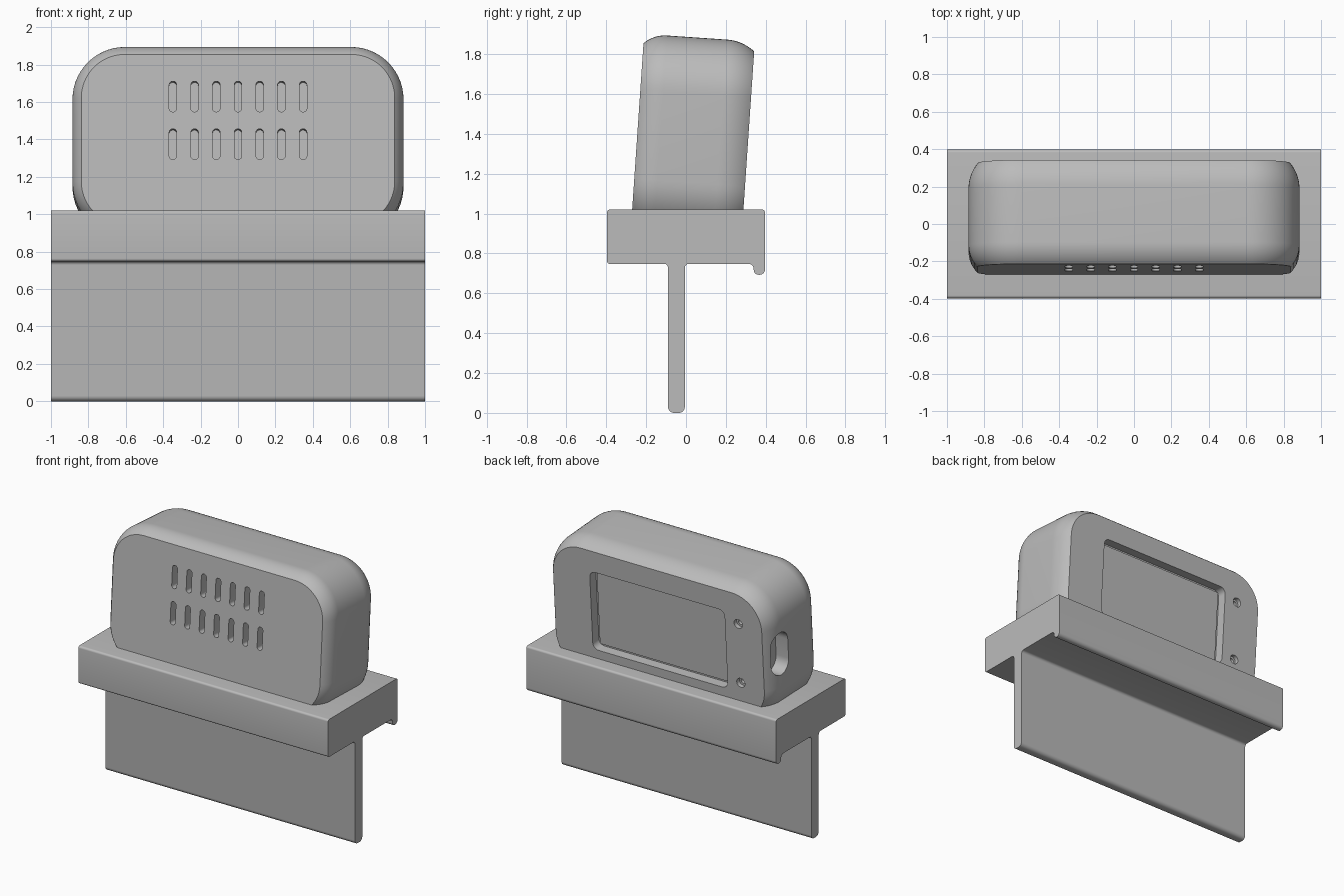
import bpy, bmesh, math
from mathutils import Vector

cube = bpy.data.objects.get("Cube")
if cube:
    bpy.data.objects.remove(cube, do_unlink=True)

grey = bpy.data.materials.new("plain grey")
grey.use_nodes = True
grey.diffuse_color = (0.5, 0.5, 0.5, 1)
grey.node_tree.nodes["Principled BSDF"].inputs["Base Color"].default_value = (0.5, 0.5, 0.5, 1)


def fillet(corners, steps=8):
    """Round each (u, v, radius) corner of a closed polygon."""
    out = []
    for i, (u, v, r) in enumerate(corners):
        p = Vector((u, v))
        a = (Vector(corners[i - 1][:2]) - p).normalized()
        b = (Vector(corners[(i + 1) % len(corners)][:2]) - p).normalized()
        half = a.angle(b) / 2
        c = p + (a + b).normalized() * r / math.sin(half)
        reach = r / math.tan(half)
        d0, d1 = p + a * reach - c, p + b * reach - c
        phi = math.pi - 2 * half
        for k in range(steps + 1):
            t = k / steps
            out.append(c + (d0 * math.sin((1 - t) * phi) + d1 * math.sin(t * phi)) / math.sin(phi))
    return out


def rounded_rect(cu, cv, hu, hv, r, steps=8):
    r = min(r, min(hu, hv) - 0.0005)
    return fillet([(cu - hu, cv - hv, r), (cu + hu, cv - hv, r),
                   (cu + hu, cv + hv, r), (cu - hu, cv + hv, r)], steps)


def on_y(outline, y):
    return [Vector((p.x, y, p.y)) for p in outline]


def on_x(outline, x):
    return [Vector((x, p.x, p.y)) for p in outline]


def loft(bm, rings):
    """Skin a row of matching rings and cap both ends."""
    loops = [[bm.verts.new(p) for p in ring] for ring in rings]
    n = len(loops[0])
    for lo, hi in zip(loops, loops[1:]):
        for i in range(n):
            j = (i + 1) % n
            bm.faces.new((lo[i], lo[j], hi[j], hi[i]))
    bm.faces.new(loops[0][::-1])
    bm.faces.new(loops[-1])


def finish(bm, name):
    bmesh.ops.recalc_face_normals(bm, faces=bm.faces)
    mesh = bpy.data.meshes.new(name)
    bm.to_mesh(mesh)
    bm.free()
    mesh.materials.append(grey)
    obj = bpy.data.objects.new(name, mesh)
    bpy.context.collection.objects.link(obj)
    return obj


def activate(obj):
    bpy.ops.object.select_all(action="DESELECT")
    obj.select_set(True)
    bpy.context.view_layer.objects.active = obj


def smooth(obj):
    activate(obj)
    bpy.ops.object.shade_smooth_by_angle(angle=math.radians(30))


# Mounting bracket: bar, hanging blade and back lip in one profile
HALF_BAR, BAR_TOP, BAR_BOTTOM, LIP_Y, LIP_Z = 0.397, 1.02, 0.748, 0.34, 0.693
profile = fillet([
    (-HALF_BAR, BAR_BOTTOM, 0.015), (-0.09, BAR_BOTTOM, 0.02),
    (-0.09, 0, 0.03), (-0.006, 0, 0.03), (-0.006, BAR_BOTTOM, 0.02),
    (LIP_Y, BAR_BOTTOM, 0.025), (LIP_Y, LIP_Z, 0.025), (HALF_BAR, LIP_Z, 0.028),
    (HALF_BAR, BAR_TOP, 0.015), (-HALF_BAR, BAR_TOP, 0.015)], 6)
bm = bmesh.new()
loft(bm, [on_x(profile, x) for x in (-1, 1)])
smooth(finish(bm, "mounting_bracket"))

# Housing: rounded block whose front and back rims are partial arcs
HALF_W, HALF_D, HALF_H, CORNER = 0.885, 0.2785, 0.504, 0.28


def rim(run, drop, steps=10):
    """(depth, inset) pairs along an arc ending tangent to the side."""
    r = (run * run + drop * drop) / (2 * drop)
    end = math.asin(run / r)
    angles = [end * (1 - k / steps) for k in range(steps + 1)]
    return [(run - r * math.sin(a), r - r * math.cos(a)) for a in angles]


stations = [(-HALF_D + s, t) for s, t in rim(0.115, 0.047)]
stations += [(HALF_D - s, t) for s, t in reversed(rim(0.14, 0.05))]
bm = bmesh.new()
loft(bm, [on_y(rounded_rect(0, 0, HALF_W - t, HALF_H - t, CORNER - t, 14), y)
          for y, t in stations])
housing = finish(bm, "housing")

# Openings cut into the housing
bm = bmesh.new()
for row in (-0.024, 0.231):
    for col in range(-3, 4):
        vent = rounded_rect(col * 0.116, row, 0.02, 0.082, 0.02, 6)
        loft(bm, [on_y(vent, y) for y in (-HALF_D - 0.05, -HALF_D + 0.1)])
FLOOR = HALF_D - 0.07
window = rounded_rect(0, 0.012, 0.54, 0.29, 0.045)
loft(bm, [on_y(window, y) for y in (FLOOR, HALF_D + 0.05)])
for z in (-0.205, 0.234):
    wide = rounded_rect(-0.647, z, 0.033, 0.033, 0.033, 6)
    narrow = rounded_rect(-0.647, z, 0.018, 0.018, 0.018, 6)
    loft(bm, [on_y(wide, HALF_D + 0.05), on_y(wide, HALF_D - 0.03),
              on_y(narrow, HALF_D - 0.03), on_y(narrow, HALF_D - 0.09)])
port = rounded_rect(0.146, 0.015, 0.085, 0.155, 0.085)
loft(bm, [on_x(port, x) for x in (-HALF_W - 0.05, -HALF_W + 0.1)])
cutter = finish(bm, "opening_cutter")
cutter.hide_render = True

cut = housing.modifiers.new("openings", "BOOLEAN")
cut.operation = "DIFFERENCE"
cut.solver = "EXACT"
cut.object = cutter
activate(housing)
bpy.ops.object.modifier_apply(modifier=cut.name)
bpy.data.objects.remove(cutter, do_unlink=True)
smooth(housing)

# Screen panel lying in the back window
bm = bmesh.new()
panel = rounded_rect(0, 0.012, 0.525, 0.275, 0.01, 2)
loft(bm, [on_y(panel, y) for y in (FLOOR - 0.005, FLOOR + 0.01)])
screen = finish(bm, "screen_panel")

# Lean the housing back on the bar
for obj in (housing, screen):
    obj.location = (0, 0.0335, 1.38)
    obj.rotation_euler = (math.radians(-3.9), 0, 0)
